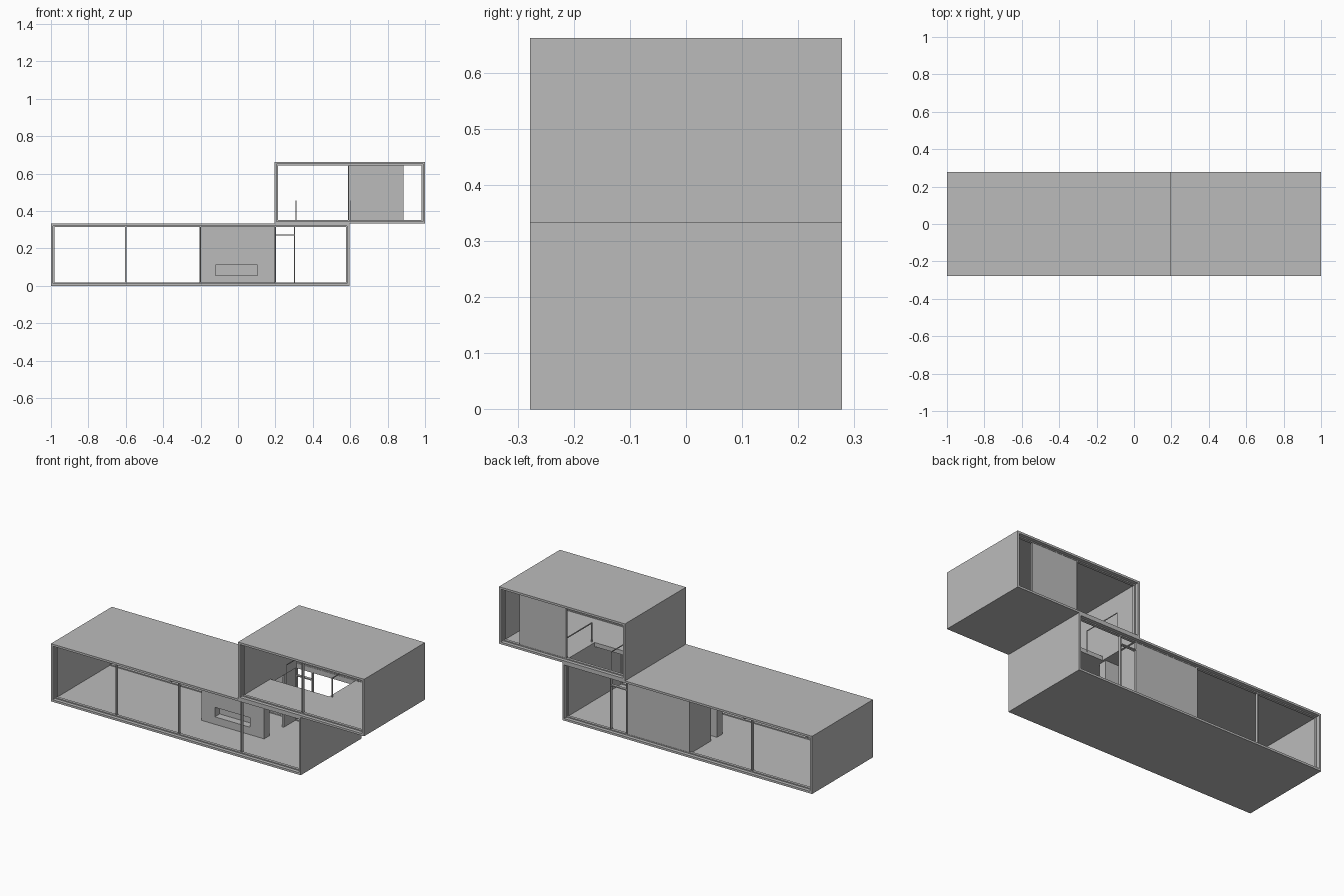
import bpy, bmesh

if "Cube" in bpy.data.objects:
    bpy.data.objects.remove(bpy.data.objects["Cube"])

grey = bpy.data.materials.new("plain grey")
grey.use_nodes = True
grey.diffuse_color = (0.5, 0.5, 0.5, 1)
grey.node_tree.nodes["Principled BSDF"].inputs["Base Color"].default_value = (0.5, 0.5, 0.5, 1)


def boxes(name, *spans):
    """One object made of boxes, each given as (x0, x1, y0, y1, z0, z1)."""
    bm = bmesh.new()
    for x0, x1, y0, y1, z0, z1 in spans:
        verts = bmesh.ops.create_cube(bm, size=1)["verts"]
        bmesh.ops.scale(bm, vec=(x1 - x0, y1 - y0, z1 - z0), verts=verts)
        bmesh.ops.translate(bm, vec=((x0 + x1) / 2, (y0 + y1) / 2, (z0 + z1) / 2), verts=verts)
    mesh = bpy.data.meshes.new(name)
    bm.to_mesh(mesh)
    bm.free()
    mesh.materials.append(grey)
    obj = bpy.data.objects.new(name, mesh)
    bpy.context.collection.objects.link(obj)
    return obj


D = 0.278        # half depth of both volumes
T = 0.012        # shell thickness
MID = 0.333      # joint between the storeys
TOP = 0.662
G = 0.25         # glazing line
L0, L1 = -1.0, 0.595
U0, U1 = 0.195, 1.0
HOLE = (U0 + T, L1 - T, 0.0, G - 0.01)


def slab_with_hole(name, x0, x1, z0, z1):
    hx0, hx1, hy0, hy1 = HOLE
    boxes(name, (x0, hx0, -D, D, z0, z1), (hx1, x1, -D, D, z0, z1),
          (hx0, hx1, -D, hy0, z0, z1), (hx0, hx1, hy1, D, z0, z1))


# Shells, open at front and back, joined by a stairwell opening
boxes("lower_floor", (L0, L1, -D, D, 0, T))
slab_with_hole("lower_roof", L0, L1, MID - T, MID)
slab_with_hole("upper_floor", U0, U1, MID, MID + T)
boxes("upper_roof", (U0, U1, -D, D, TOP - T, TOP))
for label, x0, x1, z0, z1 in (("lower", L0, L1, 0, MID), ("upper", U0, U1, MID, TOP)):
    boxes(label + "_end_walls", (x0, x0 + T, -D, D, z0 + T, z1 - T),
          (x1 - T, x1, -D, D, z0 + T, z1 - T))


# Slim window frames and mullions on each long side
def facade(name, x0, x1, z0, z1, y, mullions):
    w, h = 0.006, 0.008
    a, b, lo, hi = x0 + T, x1 - T, z0 + T, z1 - T
    parts = [(a, b, y - h, y + h, lo, lo + w), (a, b, y - h, y + h, hi - w, hi),
             (a, a + w, y - h, y + h, lo, hi), (b - w, b, y - h, y + h, lo, hi)]
    parts += [(m - w / 2, m + w / 2, y - h, y + h, lo, hi) for m in mullions]
    boxes(name, *parts)


facade("lower_front_frame", L0, L1, 0, MID, -G, (-0.6, -0.2, 0.2))
facade("lower_back_frame", L0, L1, 0, MID, G, (-0.6, -0.2, 0.2, 0.303))
facade("upper_front_frame", U0, U1, MID, TOP, -G, (0.59,))
facade("upper_back_frame", U0, U1, MID, TOP, G, (0.59,))
boxes("back_door_head", (0.2, 0.303, G - 0.008, G + 0.008, 0.268, 0.274))

# Solid panels in the back facades
boxes("lower_back_panel", (-0.2, 0.195, G - 0.006, G + 0.006, T, MID - T))
boxes("upper_back_panel", (0.59, 0.885, G - 0.006, G + 0.006, MID + T, TOP - T))

# Service core side walls, with a doorway next to the hearth wall
boxes("core_side_walls", (-0.205, -0.195, 0.065, G, T, MID - T),
      (0.187, 0.197, 0.136, G, T, MID - T))

# Hearth wall with a recessed niche
c0, c1, n0, n1, nz0, nz1, f, b = -0.205, 0.195, -0.12, 0.105, 0.055, 0.11, -0.04, 0.01
boxes("hearth_wall", (c0, n0, f, b, T, MID - T), (n1, c1, f, b, T, MID - T),
      (n0, n1, f, b, T, nz0), (n0, n1, f, b, nz1, MID - T),
      (n0, n1, b - 0.006, b, nz0, nz1))

# Stairwell railings: posts with a top rail and mid rail
for label, x, w in (("left", 0.6, 0.005), ("right", 0.31, 0.003)):
    y0, y1, z0, z1 = 0.0, G - 0.01, MID, 0.457
    r = w / 2
    boxes(label + "_railing", (x - r, x + r, y0, y0 + w, z0, z1),
          (x - r, x + r, y1 - w, y1, z0, z1),
          (x - r, x + r, y0, y1, z1 - 0.005, z1))
